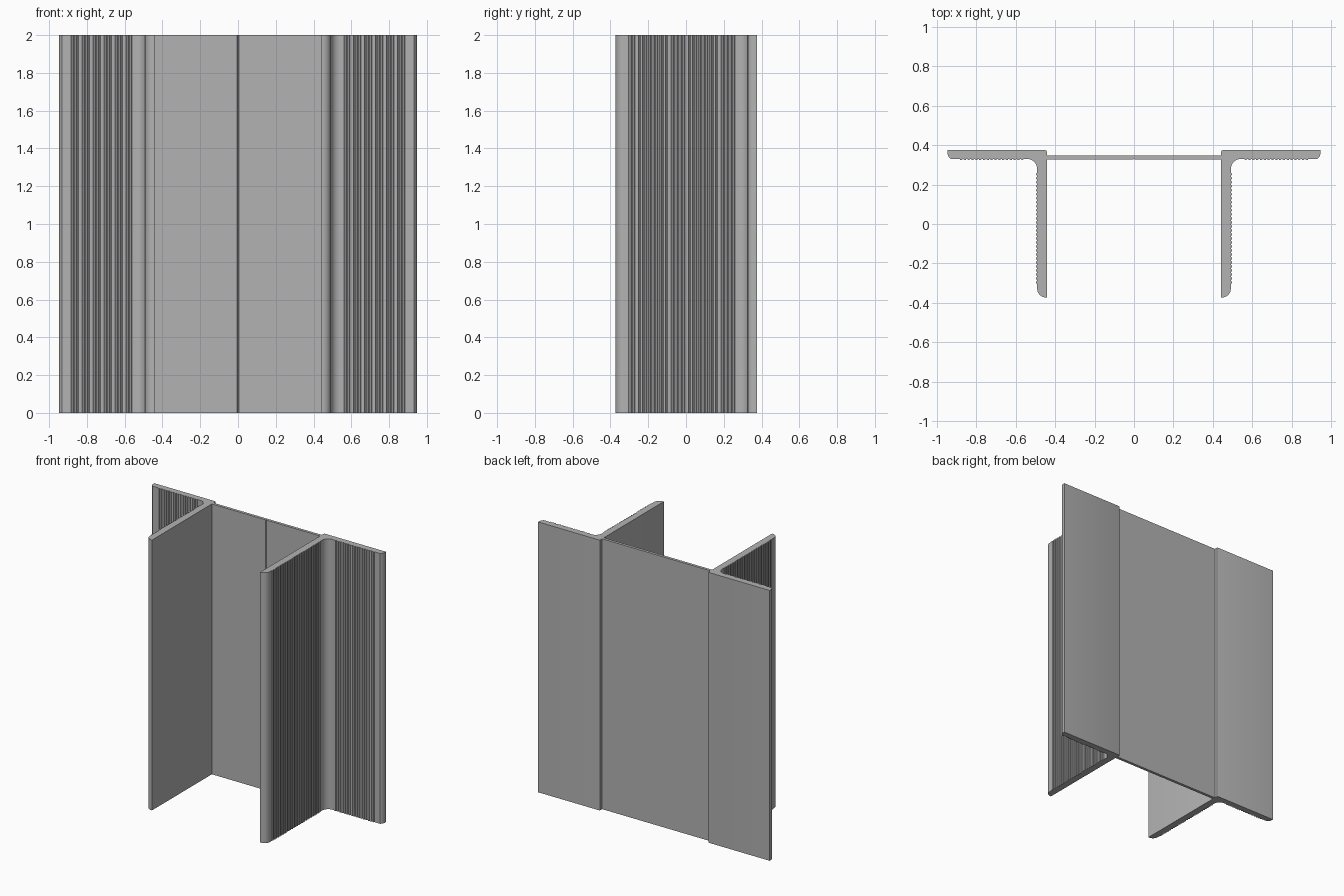
import bpy, bmesh, math

cube = bpy.data.objects.get("Cube")
if cube:
    bpy.data.objects.remove(cube, do_unlink=True)

HEIGHT = 2.0
metal = bpy.data.materials.new("satin grey metal")
metal.use_nodes = True
colour = (0.45, 0.45, 0.45, 1)
metal.diffuse_color = colour
metal.node_tree.nodes["Principled BSDF"].inputs["Base Color"].default_value = colour


def arc(cx, cy, r, start, end, steps=8):
    """Points on an arc, angles in degrees."""
    angles = [math.radians(start + (end - start) * i / steps) for i in range(steps + 1)]
    return [(cx + r * math.cos(a), cy + r * math.sin(a)) for a in angles]


def ribs(a, b, count, depth):
    """Positions along a line and rib heights for a row of small rounded ribs."""
    pitch = (b - a) / count
    shape = [(0, 0), (0.3, 0), (0.42, 0.8), (0.65, 1), (0.88, 0.8)]
    row = [(a + (i + t) * pitch, h * depth) for i in range(count) for t, h in shape]
    return row + [(b, 0)]


def extrude(name, outline):
    """Extrude a plan outline to the full height."""
    bm = bmesh.new()
    face = bm.faces.new([bm.verts.new((x, y, 0)) for x, y in outline])
    top = bmesh.ops.extrude_face_region(bm, geom=[face])["geom"]
    verts = [v for v in top if isinstance(v, bmesh.types.BMVert)]
    bmesh.ops.translate(bm, verts=verts, vec=(0, 0, HEIGHT))
    bmesh.ops.recalc_face_normals(bm, faces=bm.faces)
    mesh = bpy.data.meshes.new(name)
    bm.to_mesh(mesh)
    bm.free()
    obj = bpy.data.objects.new(name, mesh)
    bpy.context.collection.objects.link(obj)
    mesh.materials.append(metal)
    bpy.ops.object.select_all(action="DESELECT")
    obj.select_set(True)
    bpy.context.view_layer.objects.active = obj
    bpy.ops.object.shade_smooth_by_angle(angle=math.radians(25))


# L-shaped angle plan: leg forward, flange outward, ribbed outer faces
inner, outer, end = 0.443, 0.492, 0.948
back, under, front = 0.375, 0.33, -0.373
angle = [(inner, front)]
angle += arc(outer - 0.045, front + 0.045, 0.045, -90, 0)
angle += [(outer + h, y) for y, h in ribs(-0.31, 0.26, 28, 0.006)]
angle += arc(outer + 0.05, under - 0.05, 0.05, 180, 90)
angle += [(x, under - h) for x, h in ribs(0.555, 0.885, 17, 0.006)]
angle += arc(end - 0.045, under + 0.035, 0.045, -50, 0)
angle += [(end, back)]
angle += arc(inner + 0.007, back - 0.007, 0.007, 90, 180, 3)

extrude("left_angle", angle)
extrude("right_angle", [(-x, y) for x, y in angle])

# Thin web joining the angles, with a fine centre groove on its front
web_front, web_back, groove = 0.327, 0.348, 0.004
extrude("centre_web", [
    (-inner, web_front), (-groove, web_front), (0, web_front + groove),
    (groove, web_front), (inner, web_front), (inner, web_back), (-inner, web_back)])
